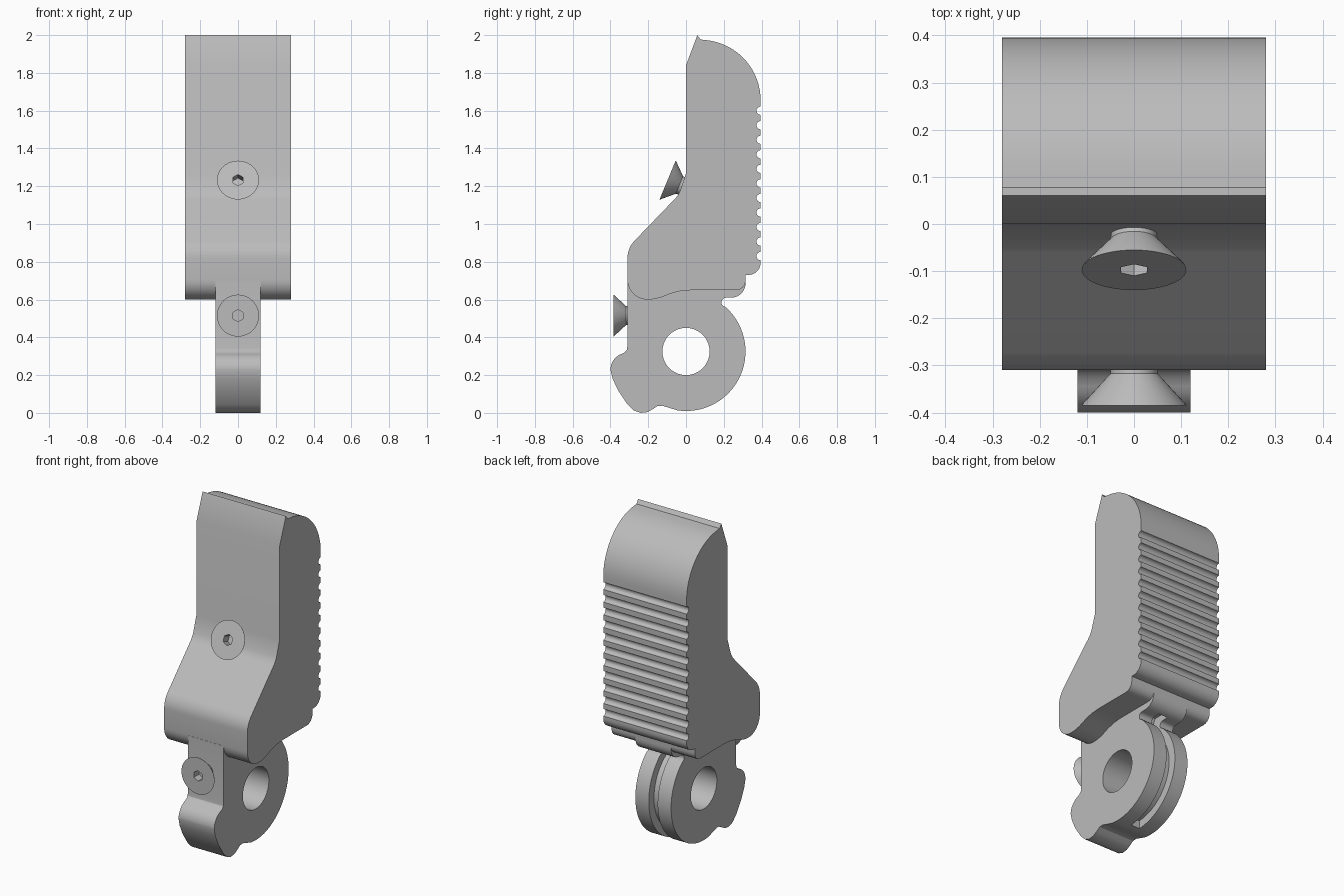
import bpy, bmesh
from math import sin, cos, pi, radians
from mathutils import Matrix, Vector

if "Cube" in bpy.data.objects:
    bpy.data.objects.remove(bpy.data.objects["Cube"])

grey = bpy.data.materials.new("plain grey")
grey.use_nodes = True
colour = (0.5, 0.5, 0.5, 1)
grey.diffuse_color = colour
grey.node_tree.nodes["Principled BSDF"].inputs["Base Color"].default_value = colour


def arc(cy, cz, r, start, end, n=10):
    """Points (y, z) on an arc, angles in degrees from +y toward +z."""
    angles = [radians(start + (end - start) * i / n) for i in range(n + 1)]
    return [(cy + r * cos(a), cz + r * sin(a)) for a in angles]


def finish(name, bm):
    bmesh.ops.recalc_face_normals(bm, faces=bm.faces)
    mesh = bpy.data.meshes.new(name)
    bm.to_mesh(mesh)
    bm.free()
    mesh.materials.append(grey)
    obj = bpy.data.objects.new(name, mesh)
    bpy.context.collection.objects.link(obj)
    return obj


def extrude(name, profile, half_width):
    """Extrude a (y, z) outline evenly to both sides of x = 0."""
    bm = bmesh.new()
    face = bm.faces.new([bm.verts.new((-half_width, y, z)) for y, z in profile])
    out = bmesh.ops.extrude_face_region(bm, geom=[face])["geom"]
    moved = [v for v in out if isinstance(v, bmesh.types.BMVert)]
    bmesh.ops.translate(bm, verts=moved, vec=(2 * half_width, 0, 0))
    return finish(name, bm)


def lathe(name, profile, sides, turn=0):
    """Spin an (r, depth) outline about z, with closed ends."""
    bm = bmesh.new()
    rings = []
    for r, depth in profile:
        rings.append([bm.verts.new((r * cos(2 * pi * i / sides + turn),
                                    r * sin(2 * pi * i / sides + turn), depth))
                      for i in range(sides)])
    for a, b in zip(rings, rings[1:]):
        for i in range(sides):
            j = (i + 1) % sides
            bm.faces.new((a[i], a[j], b[j], b[i]))
    bm.faces.new(rings[0])
    bm.faces.new(rings[-1])
    return finish(name, bm)


def cut(obj, cutter):
    mod = obj.modifiers.new("cut", "BOOLEAN")
    mod.operation, mod.solver, mod.object = "DIFFERENCE", "EXACT", cutter
    bpy.context.view_layer.update()
    graph = bpy.context.evaluated_depsgraph_get()
    mesh = bpy.data.meshes.new_from_object(obj.evaluated_get(graph))
    obj.modifiers.clear()
    obj.data = mesh
    bpy.data.objects.remove(cutter)


def smooth(obj):
    obj.data.shade_smooth()
    obj.data.set_sharp_from_angle(angle=radians(28))


# Wide jaw body: pointed lip, rounded back, ribbed grip, sloped front
body = [(0.0, 1.84), (0.06, 2.0), (0.077, 1.977)]
body += arc(0.075, 1.655, 0.32, 86, 0, 18)
for i in range(11):
    body += arc(0.395, 1.6 - i * 0.077, 0.022, 90, 270, 8)
body += arc(0.33, 0.795, 0.065, 0, -80, 8)
body += [(0.315, 0.73)]
body += arc(0.265, 0.70, 0.05, 0, -90, 6)
body += [(0.03, 0.65), (-0.03, 0.645), (-0.08, 0.632), (-0.13, 0.612), (-0.17, 0.602)]
body += arc(-0.205, 0.705, 0.105, 270, 180, 10)
body += arc(-0.18, 0.82, 0.13, 180, 135, 6)
body += arc(-0.16, 1.23, 0.14, -45, -22, 4)
body += [(0.0, 1.27)]
jaw_body = extrude("jaw_body", body, 0.28)
smooth(jaw_body)

# Narrow tang: neck, round pivot disc and front stop lobe
tang = [(-0.25, 0.75), (0.28, 0.74), (0.315, 0.71)]
tang += arc(0.24, 0.685, 0.075, 0, -90, 8)
tang += arc(0.213, 0.585, 0.025, 90, 228, 8)
tang += arc(0, 0.325, 0.315, 49, -98, 40)
tang += [(-0.09, 0.027), (-0.125, 0.038), (-0.152, 0.036), (-0.175, 0.02), (-0.205, 0.004),
         (-0.24, 0.0), (-0.275, 0.012), (-0.31, 0.045), (-0.36, 0.12), (-0.388, 0.18)]
tang += arc(-0.31, 0.228, 0.09, 180, 112, 8)
tang += [(-0.325, 0.32), (-0.313, 0.335), (-0.31, 0.355), (-0.31, 0.7)]
pivot_tang = extrude("pivot_tang", tang, 0.12)
cut(pivot_tang, extrude("hole_cutter", arc(0, 0.325, 0.125, 0, 354, 59), 0.3))
groove = arc(0, 0.325, 0.38, -88, 66, 40) + arc(0, 0.325, 0.265, 66, -88, 40)
cut(pivot_tang, extrude("groove_cutter", groove, 0.03))
smooth(pivot_tang)


# Countersunk screws with hexagonal sockets
def screw(name, head_centre, outward):
    obj = lathe(name, [(0.111, 0), (0.109, -0.004), (0.05, -0.068), (0.045, -0.13)], 48)
    cut(obj, lathe("socket_cutter", [(0.032, 0.05), (0.032, -0.05)], 6, 0))
    smooth(obj)
    z_axis = Vector(outward).normalized()
    y_axis = Vector((1, 0, 0))
    x_axis = y_axis.cross(z_axis)
    turn = Matrix((x_axis, y_axis, z_axis)).transposed().to_4x4()
    obj.matrix_world = Matrix.Translation(head_centre) @ turn


screw("upper_screw", (0, -0.0975, 1.2325), (0, -0.924, 0.383))
screw("lower_screw", (0, -0.385, 0.515), (0, -1, 0))
